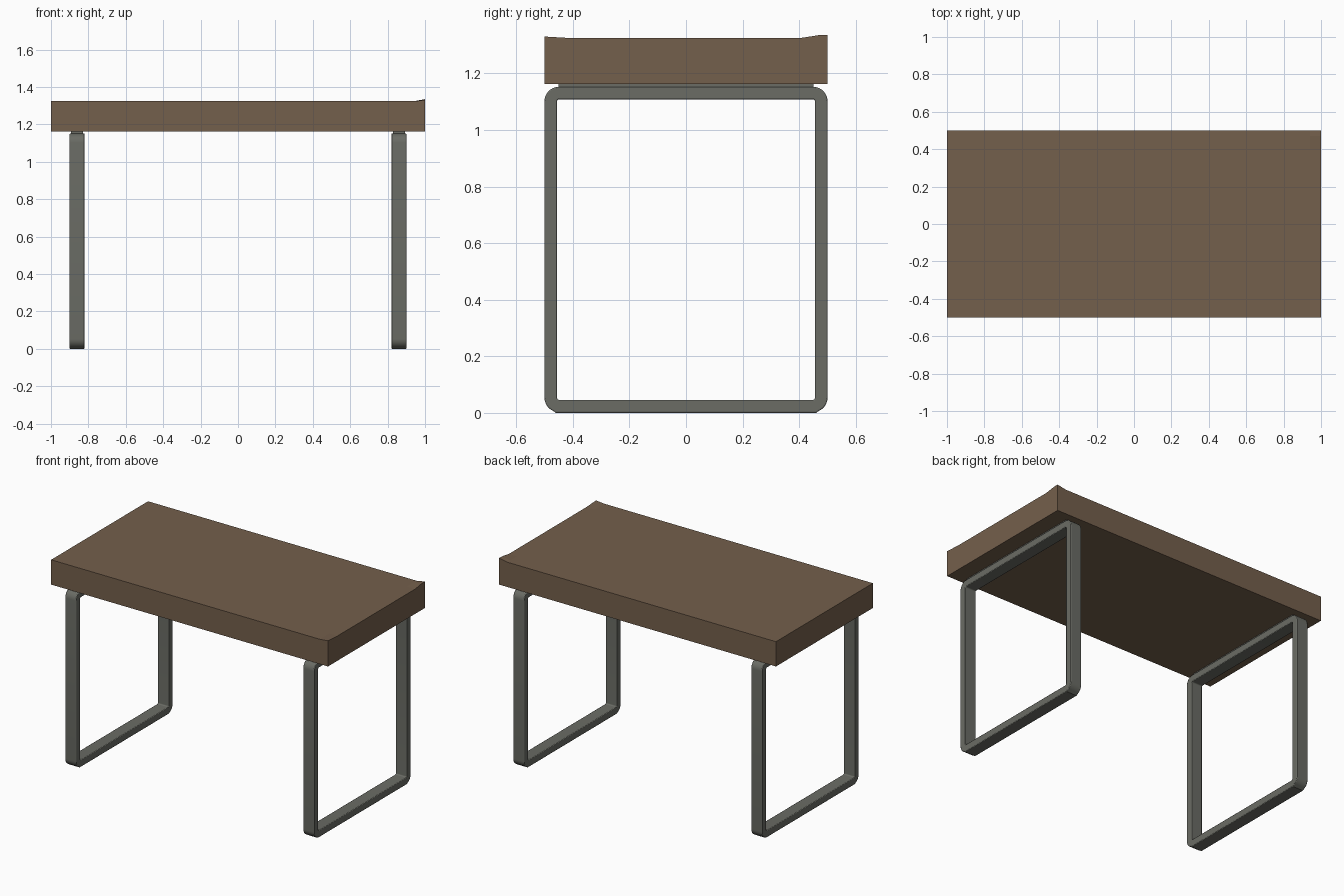
import bpy, bmesh, math

if "Cube" in bpy.data.objects:
    bpy.data.objects.remove(bpy.data.objects["Cube"])


def material(name, rgb):
    m = bpy.data.materials.new(name)
    m.diffuse_color = (*rgb, 1)
    m.use_nodes = True
    m.node_tree.nodes["Principled BSDF"].inputs["Base Color"].default_value = m.diffuse_color
    return m


wood = material("brown wood", (0.175, 0.115, 0.072))
metal = material("grey metal", (0.145, 0.15, 0.13))


def make_object(name, bm, mat):
    bmesh.ops.recalc_face_normals(bm, faces=bm.faces)
    mesh = bpy.data.meshes.new(name)
    bm.to_mesh(mesh)
    bm.free()
    mesh.materials.append(mat)
    ob = bpy.data.objects.new(name, mesh)
    bpy.context.collection.objects.link(ob)
    return ob


def box(x0, x1, y0, y1, z0, z1):
    bm = bmesh.new()
    bmesh.ops.create_cube(bm, size=1)
    for v in bm.verts:
        v.co = ((x0 + x1) / 2 + v.co.x * (x1 - x0),
                (y0 + y1) / 2 + v.co.y * (y1 - y0),
                (z0 + z1) / 2 + v.co.z * (z1 - z0))
    return bm


def rounded_rect(y, z0, z1, r, n=8):
    """Outline in the y-z plane, counter-clockwise."""
    pts = []
    for k, (sy, zc) in enumerate([(1, z1 - r), (-1, z1 - r), (-1, z0 + r), (1, z0 + r)]):
        for i in range(n + 1):
            a = (k + i / n) * math.pi / 2
            pts.append((sy * (y - r) + r * math.cos(a), zc + r * math.sin(a)))
    return pts


# Table top, with the two right-hand corners slightly lifted
bm = box(-1, 1, -0.5, 0.5, 1.162, 1.324)
for co, no in [((0.94, 0, 0), (1, 0, 0)), ((0, 0.47, 0), (0, 1, 0)),
               ((0, 0.4, 0), (0, 1, 0)), ((0, -0.4, 0), (0, 1, 0))]:
    bmesh.ops.bisect_plane(bm, geom=bm.verts[:] + bm.edges[:] + bm.faces[:],
                           plane_co=co, plane_no=no)
for v in bm.verts:
    if v.co.z > 1.3 and v.co.x > 0.99:
        v.co.z += 0.011 if v.co.y > 0.45 else 0.006 if v.co.y < -0.45 else 0
make_object("table_top", bm, wood)

for side, s in (("left", -1), ("right", 1)):
    x0, x1 = sorted((s * 0.82, s * 0.90))

    # Flat-bar leg loop with rounded outer corners
    bm = bmesh.new()
    outer = rounded_rect(0.5, 0.003, 1.152, 0.05)
    inner = rounded_rect(0.456, 0.046, 1.108, 0.008)
    rings = [[bm.verts.new((x, y, z)) for y, z in loop]
             for x, loop in ((x0, outer), (x1, outer), (x1, inner), (x0, inner))]
    n = len(outer)
    for a, b in zip(rings, rings[1:] + rings[:1]):
        for i in range(n):
            j = (i + 1) % n
            bm.faces.new((a[i], a[j], b[j], b[i]))
    for v in bm.verts:  # feet rest exactly on the floor
        if v.co.z < 0.004:
            v.co.z = 0
    leg = make_object(side + "_leg_loop", bm, metal)
    bevel = leg.modifiers.new("edge_rounding", 'BEVEL')
    bevel.width = 0.004
    bevel.segments = 2
    bevel.limit_method = 'ANGLE'
    bevel.angle_limit = math.radians(60)
    bpy.ops.object.select_all(action='DESELECT')
    leg.select_set(True)
    bpy.context.view_layer.objects.active = leg
    bpy.ops.object.shade_smooth_by_angle(angle=math.radians(35))

    # Thin mounting plate between loop and top
    make_object(side + "_mounting_plate",
                box(x0 + 0.008, x1 - 0.008, -0.45, 0.45, 1.148, 1.164), metal)
